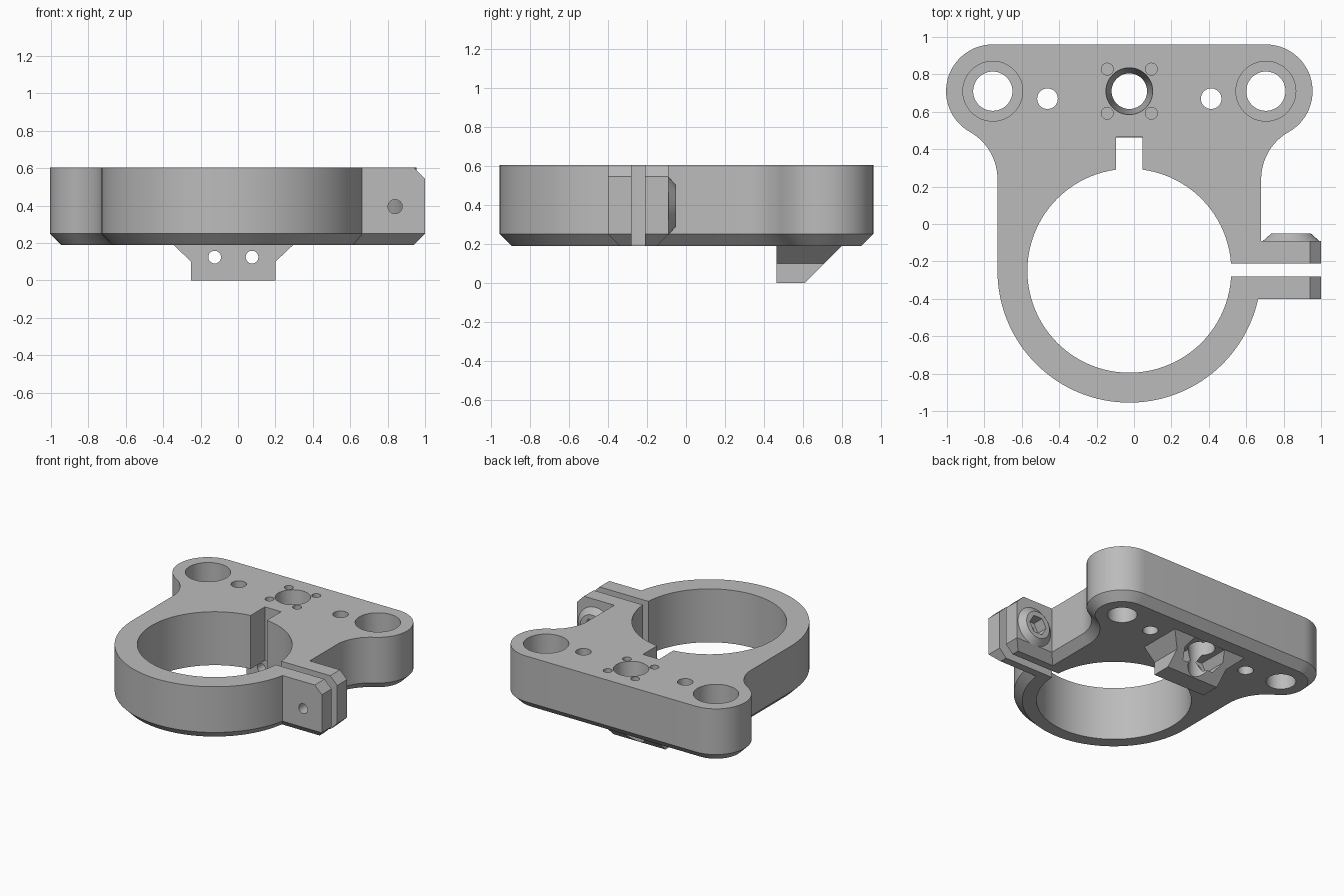
import bpy, bmesh
from math import cos, sin, radians, pi
from mathutils import Vector, Matrix

if "Cube" in bpy.data.objects:
    bpy.data.objects.remove(bpy.data.objects["Cube"], do_unlink=True)

grey = bpy.data.materials.new("plain grey")
grey.use_nodes = True
grey.diffuse_color = (0.5, 0.5, 0.5, 1)
grey.node_tree.nodes["Principled BSDF"].inputs["Base Color"].default_value = (0.5, 0.5, 0.5, 1)

CX, RING_Y, LUG_Y, LUG_X = -0.025, -0.25, 0.71, 0.73
TOP, BASE, CHAMFER = 0.605, 0.19, 0.06
SCREW = Vector((0.84, 0, 0.395))


def arc(cx, cy, r, a, b, n=24):
    angles = [radians(a + (b - a) * i / n) for i in range(n + 1)]
    return [Vector((cx + r * cos(t), cy + r * sin(t))) for t in angles]


def inset(points, d):
    """Move a counter-clockwise outline inwards by d."""
    result = []
    for i, p in enumerate(points):
        a = (p - points[i - 1]).normalized()
        b = (points[(i + 1) % len(points)] - p).normalized()
        n, m = Vector((-a.y, a.x)), Vector((-b.y, b.x))
        result.append(p + (n + m) * d / (1 + n.dot(m)))
    return result


def make(name, loops):
    """Solid through a stack of matching closed loops of 3D points."""
    bm = bmesh.new()
    rings = [[bm.verts.new(p) for p in loop] for loop in loops]
    bm.faces.new(rings[0])
    bm.faces.new(rings[-1])
    for low, high in zip(rings, rings[1:]):
        for i in range(len(low)):
            bm.faces.new((low[i - 1], low[i], high[i], high[i - 1]))
    bmesh.ops.recalc_face_normals(bm, faces=bm.faces)
    mesh = bpy.data.meshes.new(name)
    bm.to_mesh(mesh)
    bm.free()
    mesh.materials.append(grey)
    ob = bpy.data.objects.new(name, mesh)
    bpy.context.collection.objects.link(ob)
    return ob


def upright(x, y, r1, r2, z1, z2, n=48):
    """Round solid along z."""
    return make("cutter", [[(p.x, p.y, z) for p in arc(x, y, r, 0, 360, n)[:-1]]
                           for r, z in ((r1, z1), (r2, z2))])


def along_y(name, x, z, r1, r2, y1, y2, n=48):
    """Round or hexagonal solid along y."""
    return make(name, [[(p.x, y, p.y) for p in arc(x, z, r, 0, 360, n)[:-1]]
                       for r, y in ((r1, y1), (r2, y2))])


def box(x1, x2, y1, y2, z1, z2):
    return make("cutter", [[(x1, y1, z), (x2, y1, z), (x2, y2, z), (x1, y2, z)]
                           for z in (z1, z2)])


def cut(target, cutters):
    for c in cutters:
        mod = target.modifiers.new("cut", 'BOOLEAN')
        mod.operation, mod.solver, mod.object = 'DIFFERENCE', 'EXACT', c
        bpy.context.view_layer.objects.active = target
        bpy.ops.object.modifier_apply(modifier=mod.name)
        bpy.data.objects.remove(c, do_unlink=True)


# Plate outline: ring, clamp tabs, fillets and two lugs
left, right = CX - LUG_X, CX + LUG_X
path = arc(CX, RING_Y, 0.705, 180, 347.7, 64)
path += [Vector((1, -0.4)), Vector((1, -0.09)), Vector((0.68, -0.09))]
path += arc(0.969, 0.24, 0.289, 180, 119.3)
path += arc(right, LUG_Y, 0.25, -60.7, 90) + arc(left, LUG_Y, 0.25, 90, 240.7)
path += arc(-1.019, 0.24, 0.289, 60.7, 0)
outline = [p for i, p in enumerate(path) if (p - path[i - 1]).length > 0.004]
small = inset(outline, CHAMFER)
plate = make("clamp_plate", [[(p.x, p.y, BASE) for p in small],
                             [(p.x, p.y, BASE + CHAMFER) for p in outline],
                             [(p.x, p.y, TOP) for p in outline]])

# Bore, key slot, clamp slit and chamfered tab ends
cut(plate, [
    upright(CX, RING_Y, 0.545, 0.545, 0, 1, 96),
    box(CX - 0.07, CX + 0.07, 0.1, 0.465, 0, 1),
    box(0.4, 1.2, -0.28, -0.21, 0, 1),
    make("cutter", [[(0.94, y, TOP), (1.0, y, TOP - 0.06), (1.1, y, TOP - 0.06),
                     (1.1, y, 0.7), (0.94, y, 0.7)] for y in (-0.5, -0.05)]),
])

# Counterbored lug holes and the plain holes beside them
for side in (-1, 1):
    x = CX + side * LUG_X
    cut(plate, [upright(x, LUG_Y, 0.105, 0.105, 0, 1),
                upright(x, LUG_Y, 0.16, 0.16, 0.32, 1),
                upright(CX + side * 0.4375, 0.67, 0.055, 0.055, 0, 1)])
    # Blind pilot holes around the centre hole
    cut(plate, [upright(CX + side * 0.118, LUG_Y + dy, 0.032, 0.032, 0.4, 1, 24)
                for dy in (-0.118, 0.118)])

# Mounting bracket under the plate, flared at the top and sloped at the back
bracket = make("mount_bracket", [
    [(CX - 0.225, y, 0), (CX + 0.225, y, 0), (CX + 0.225, y, 0.1), (CX + 0.32, y, BASE),
     (CX - 0.32, y, BASE), (CX - 0.225, y, 0.1)] for y in (0.463, 0.85)])
cut(bracket, [make("cutter", [[(x, 0.56, -0.05), (x, 0.85, 0.24), (x, 1, 0.24), (x, 1, -0.05)]
                              for x in (-0.6, 0.6)])])

# Bracket screw holes with hexagonal nut pockets
for side in (-1, 1):
    x = CX + side * 0.1
    cut(bracket, [along_y("cutter", x, 0.125, 0.034, 0.034, 0.4, 0.9, 24),
                  along_y("cutter", x, 0.125, 0.074, 0.074, 0.55, 0.9, 6)])

# Tapered centre hole
for part in (plate, bracket):
    cut(part, [upright(CX, LUG_Y, 0.095, 0.095, -0.1, 0.5),
               upright(CX, LUG_Y, 0.095, 0.1265, BASE, TOP + 0.02)])

# Tapered boss on the clamp tab, screw hole and nut pocket
boss = along_y("nut_boss", SCREW.x, SCREW.z, 0.15, 0.105, -0.09, -0.05)
for part in (plate, boss):
    cut(part, [along_y("cutter", SCREW.x, SCREW.z, 0.038, 0.038, -0.5, 0, 24),
               along_y("cutter", SCREW.x, SCREW.z, 0.075, 0.075, -0.14, 0, 6)])

# Smooth round walls, crisp edges
bpy.ops.object.select_all(action='DESELECT')
for part in (plate, bracket, boss):
    part.select_set(True)
bpy.context.view_layer.objects.active = plate
bpy.ops.object.shade_smooth_by_angle(angle=radians(25))
